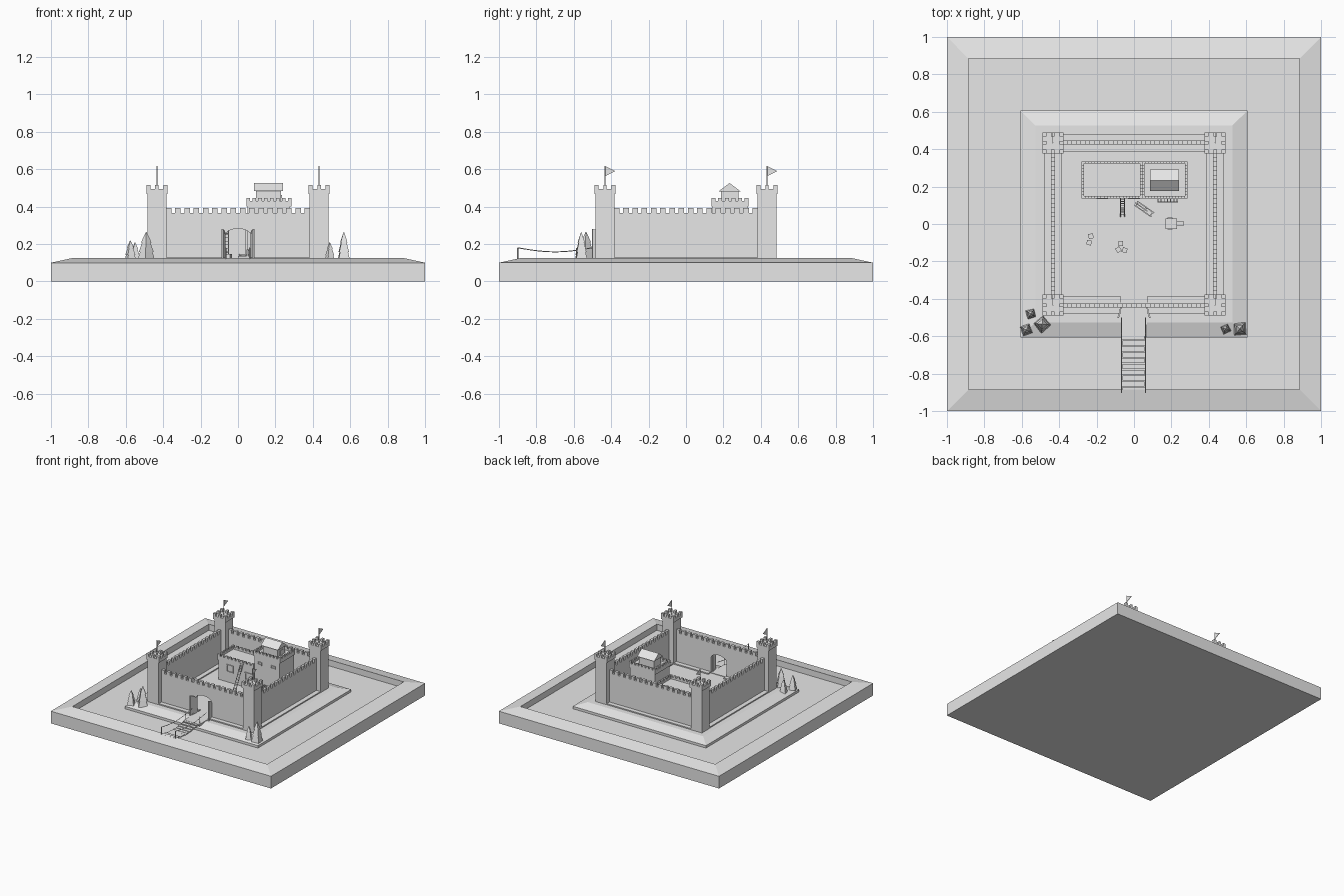
import bpy, bmesh, math
from mathutils import Matrix, Vector

if "Cube" in bpy.data.objects:
    bpy.data.objects.remove(bpy.data.objects["Cube"])

stone = bpy.data.materials.new("plain_grey")
stone.diffuse_color = (0.8, 0.8, 0.8, 1)
stone.use_nodes = True
stone.node_tree.nodes["Principled BSDF"].inputs["Base Color"].default_value = stone.diffuse_color
G = 0.12  # courtyard ground height


def finish(name, bm):
    bmesh.ops.recalc_face_normals(bm, faces=bm.faces)
    me = bpy.data.meshes.new(name)
    bm.to_mesh(me)
    bm.free()
    me.materials.append(stone)
    ob = bpy.data.objects.new(name, me)
    bpy.context.collection.objects.link(ob)
    return ob


def add_box(bm, lo, hi, mat=Matrix()):
    lo, hi = Vector(lo), Vector(hi)
    size = hi - lo
    bmesh.ops.create_cube(bm, size=1, matrix=mat @ Matrix.Translation((lo + hi) / 2) @ Matrix.Diagonal((*size, 1)))


def boxes(name, items, mat=Matrix()):
    bm = bmesh.new()
    for lo, hi in items:
        add_box(bm, lo, hi, mat)
    return finish(name, bm)


def prism(name, outline, p0, p1, thick):
    """Upright plate: outline of (distance along p0-p1, z), centred on that line."""
    bm = bmesh.new()
    d = (Vector(p1) - Vector(p0)).normalized()
    n = Vector((-d.y, d.x)) * thick / 2
    o = Vector(p0) - n
    f = bm.faces.new([bm.verts.new((o.x + d.x * s, o.y + d.y * s, z)) for s, z in outline])
    ext = bmesh.ops.extrude_face_region(bm, geom=[f])["geom"]
    bmesh.ops.translate(bm, verts=[v for v in ext if isinstance(v, bmesh.types.BMVert)], vec=(n.x * 2, n.y * 2, 0))
    return finish(name, bm)


def battlement(name, p0, p1, z0, z1, notch, count, thick, gate=False):
    """Wall whose top edge alternates merlons and gaps, with an optional arch."""
    length = (Vector(p1) - Vector(p0)).length
    pts = [(0, z0)]
    if gate:
        c = length / 2
        pts += [(c - 0.07, z0), (c - 0.07, 0.245)]
        pts += [(c - 0.07 * math.cos(a), 0.245 + 0.037 * math.sin(a)) for a in [math.pi * i / 8 for i in range(1, 8)]]
        pts += [(c + 0.07, 0.245), (c + 0.07, z0)]
    pts.append((length, z0))
    step = length / (count - 0.4)
    for i in reversed(range(count)):
        a, b = i * step, min(i * step + 0.6 * step, length)
        if i < count - 1:
            pts.append((b, z1 - notch))
        pts += [(b, z1), (a, z1)]
        if i > 0:
            pts.append((a, z1 - notch))
    return prism(name, pts, p0, p1, thick)


def tube(name, points, r):
    cu = bpy.data.curves.new(name, 'CURVE')
    cu.dimensions = '3D'
    cu.bevel_depth = r
    cu.bevel_resolution = 0
    cu.use_fill_caps = True
    sp = cu.splines.new('POLY')
    sp.points.add(len(points) - 1)
    for q, p in zip(sp.points, points):
        q.co = (*p, 1)
    cu.materials.append(stone)
    ob = bpy.data.objects.new(name, cu)
    bpy.context.collection.objects.link(ob)


def square_rings(name, rings):
    """Stacked square loops (half width, z), skinned and capped."""
    bm = bmesh.new()
    loops = [[bm.verts.new((x * h, y * h, z)) for x, y in ((-1, -1), (1, -1), (1, 1), (-1, 1))] for h, z in rings]
    for a, b in zip(loops, loops[1:]):
        for i in range(4):
            bm.faces.new((a[i], a[(i + 1) % 4], b[(i + 1) % 4], b[i]))
    bm.faces.new(loops[0])
    bm.faces.new(loops[-1])
    return finish(name, bm)


# Ground slab with sunken moat and raised island
square_rings("ground", [(1, 0), (1, 0.10), (0.885, 0.125), (0.885, 0.075), (0.605, 0.075),
                        (0.605, 0.095), (0.525, G)])

# Corner towers with battlements, poles and pennants
T = 0.433
for sx in (-1, 1):
    for sy in (-1, 1):
        x, y = sx * T, sy * T
        parts = [((-0.05, -0.05, G - 0.01), (0.05, 0.05, 0.47)), ((-0.057, -0.057, 0.468), (0.057, 0.057, 0.495))]
        for i in (-1, 0, 1):
            for j in (-1, 0, 1):
                if i or j:
                    w = 0.011 if i else 0.009
                    d = 0.011 if j else 0.009
                    cx, cy = i * (0.057 - w), j * (0.057 - d)
                    parts.append(((cx - w, cy - d, 0.49), (cx + w, cy + d, 0.516)))
        boxes("tower", parts, Matrix.Translation((x, y, 0)))
        tube("flag_pole", [(x, y, 0.49), (x, y, 0.617)], 0.003)
        prism("pennant", [(0, 0.563), (0.055, 0.59), (0, 0.617)], (x, y), (x, y + 1), 0.003)

# Curtain walls and their low footings
E = 0.385
battlement("front_wall", (-E, -0.435), (E, -0.435), G - 0.01, 0.393, 0.027, 16, 0.022, gate=True)
battlement("back_wall", (-E, 0.435), (E, 0.435), G - 0.01, 0.393, 0.027, 16, 0.022)
for s in (-1, 1):
    battlement("side_wall", (s * 0.433, -E), (s * 0.433, E), G - 0.01, 0.393, 0.027, 16, 0.022)
    a, b = sorted((s * 0.385, s * 0.481))
    boxes("side_footing", [((a, -E, 0.11), (b, E, 0.129))])
boxes("back_footing", [((-E, 0.388, 0.11), (E, 0.482, 0.129))])
boxes("front_footing", [((-E, -0.482, 0.11), (-0.07, -0.388, 0.129)), ((0.07, -0.482, 0.11), (E, -0.388, 0.129))])

# Open gate doors
for s in (-1, 1):
    prism("gate_door", [(0, G), (0.058, G), (0.058, 0.28), (0.04, 0.277), (0.018, 0.265), (0, 0.245)],
          (s * 0.07, -0.446), (s * 0.084, -0.5), 0.008)

# Gate path and sagging plank bridge with rope rails
boxes("gate_path", [((-0.07, -0.6, 0.108), (0.07, -0.42, 0.124))])
sag = lambda t: -0.022 * math.sin(math.pi * t)
planks = []
for i in range(10):
    y, z = -0.885 + i * 0.031, 0.126 + sag((i + 0.5) / 10)
    off = 0.003 * (-1) ** i
    planks.append(((-0.065 + off, y - 0.0135, z - 0.007), (0.06 + off, y + 0.0135, z)))
boxes("bridge_planks", planks)
for s in (-0.066, 0.062):
    tube("bridge_rope", [(s, -0.9 + 0.4 * k / 10, 0.18 + sag(k / 10)) for k in range(11)], 0.0025)
    tube("deck_rope", [(s, -0.9 + 0.31 * k / 10, 0.122 + sag(k / 10)) for k in range(11)], 0.0025)
    for y in (-0.9, -0.585):
        tube("bridge_post", [(s, y, 0.10), (s, y, 0.18)], 0.0035)


# Keep: low hall and taller house block
def block(name, x0, x1, y0, y1, floor, top, nx, ny, lip):
    boxes(name, [((x0 + lip, y0 + lip, G - 0.01), (x1 - lip, y1 - lip, floor)),
                 ((x0, y0, floor - 0.02), (x1, y1, floor))])
    t, z = 0.012, floor - 0.004
    h = t / 2
    for y in (y0 + h, y1 - h):
        battlement(name + "_parapet", (x0, y), (x1, y), z, top, 0.016, nx, t)
    for x in (x0 + h, x1 - h):
        battlement(name + "_parapet", (x, y0), (x, y1), z, top, 0.016, ny, t)


block("hall", -0.28, 0.045, 0.137, 0.335, 0.30, 0.33, 10, 6, 0.004)
block("tall_block", 0.045, 0.285, 0.137, 0.335, 0.42, 0.447, 8, 6, 0.006)
boxes("rooftop_house", [((0.095, 0.187, 0.41), (0.23, 0.28, 0.487))])
prism("gable_roof", [(0, 0.482), (0.058, 0.526), (0.116, 0.482)], (0.1625, 0.175), (0.1625, 0.3), 0.155)

# Window and door frames
def frame(name, x, z, w, h, y):
    t = 0.006
    boxes(name, [((x - w, y - 0.006, z - h), (x - w + t, y + 0.01, z + h)),
                 ((x + w - t, y - 0.006, z - h), (x + w, y + 0.01, z + h)),
                 ((x - w, y - 0.006, z + h - t), (x + w, y + 0.01, z + h)),
                 ((x - w, y - 0.006, z - h), (x + w, y + 0.01, z - h + t))])


frame("hall_window", -0.17, 0.235, 0.03, 0.03, 0.14)
frame("hall_door", 0.0, 0.19, 0.033, 0.055, 0.14)
for x in (0.10, 0.22):
    frame("slit_window", x, 0.35, 0.02, 0.012, 0.142)
boxes("rooftop_door", [((0.229, 0.215, 0.42), (0.234, 0.25, 0.462))])

# Ladder leaning on the hall
for x in (-0.072, -0.05):
    tube("ladder_rail", [(x, 0.04, G), (x, 0.14, 0.31)], 0.003)
for k in range(1, 10):
    t = k / 10
    tube("ladder_rung", [(-0.072, 0.04 + 0.1 * t, G + 0.19 * t), (-0.05, 0.04 + 0.1 * t, G + 0.19 * t)], 0.002)

# Siege engine, cart, weapon rack and crates in the courtyard
turn = Matrix.Translation((0.055, 0.08, G)) @ Matrix.Rotation(math.radians(-35), 4, 'Z')
boxes("siege_engine", [((-0.055, -0.016, 0.006), (0.055, -0.01, 0.016)), ((-0.055, 0.01, 0.006), (0.055, 0.016, 0.016)),
                       ((-0.05, -0.016, 0.006), (-0.044, 0.016, 0.016)), ((0.044, -0.016, 0.006), (0.05, 0.016, 0.016)),
                       ((0.0, -0.016, 0.016), (0.008, -0.01, 0.05)), ((0.0, 0.01, 0.016), (0.008, 0.016, 0.05)),
                       ((0.0, -0.016, 0.044), (0.008, 0.016, 0.05)), ((-0.06, -0.003, 0.02), (0.02, 0.003, 0.026))], turn)
boxes("cart", [((0.168, -0.026, G + 0.012), (0.23, 0.03, G + 0.04)), ((0.23, -0.012, G + 0.012), (0.265, 0.016, G + 0.02)),
               ((0.18, -0.03, G), (0.205, 0.034, G + 0.022))])
boxes("weapon_rack", [((0.125, 0.115, G + 0.04), (0.235, 0.121, G + 0.046))] +
      [((0.125 + 0.017 * i, 0.116, G), (0.13 + 0.017 * i, 0.134, G + 0.07)) for i in range(7)])
for x, y, a in ((-0.23, -0.065, 10), (-0.24, -0.1, -12), (-0.072, -0.105, 5), (-0.083, -0.137, 30), (-0.05, -0.14, -20)):
    boxes("crate", [((-0.013, -0.013, 0), (0.013, 0.013, 0.026))],
          Matrix.Translation((x, y, G)) @ Matrix.Rotation(math.radians(a), 4, 'Z'))

# Tiered four-sided fir trees
for x, y, top, r, a in ((-0.55, -0.48, 0.21, 0.024, 15), (-0.49, -0.535, 0.265, 0.035, 40), (-0.575, -0.565, 0.22, 0.026, 20),
                        (0.565, -0.56, 0.265, 0.032, 5), (0.49, -0.56, 0.21, 0.022, 25)):
    h = top - 0.105
    tree = square_rings("fir_tree", [(r, 0), (r * 0.68, h * 0.32), (r * 0.82, h * 0.32), (r * 0.45, h * 0.64),
                                     (r * 0.58, h * 0.64), (r * 0.03, h)])
    tree.location = (x, y, 0.105)
    tree.rotation_euler.z = math.radians(a)
